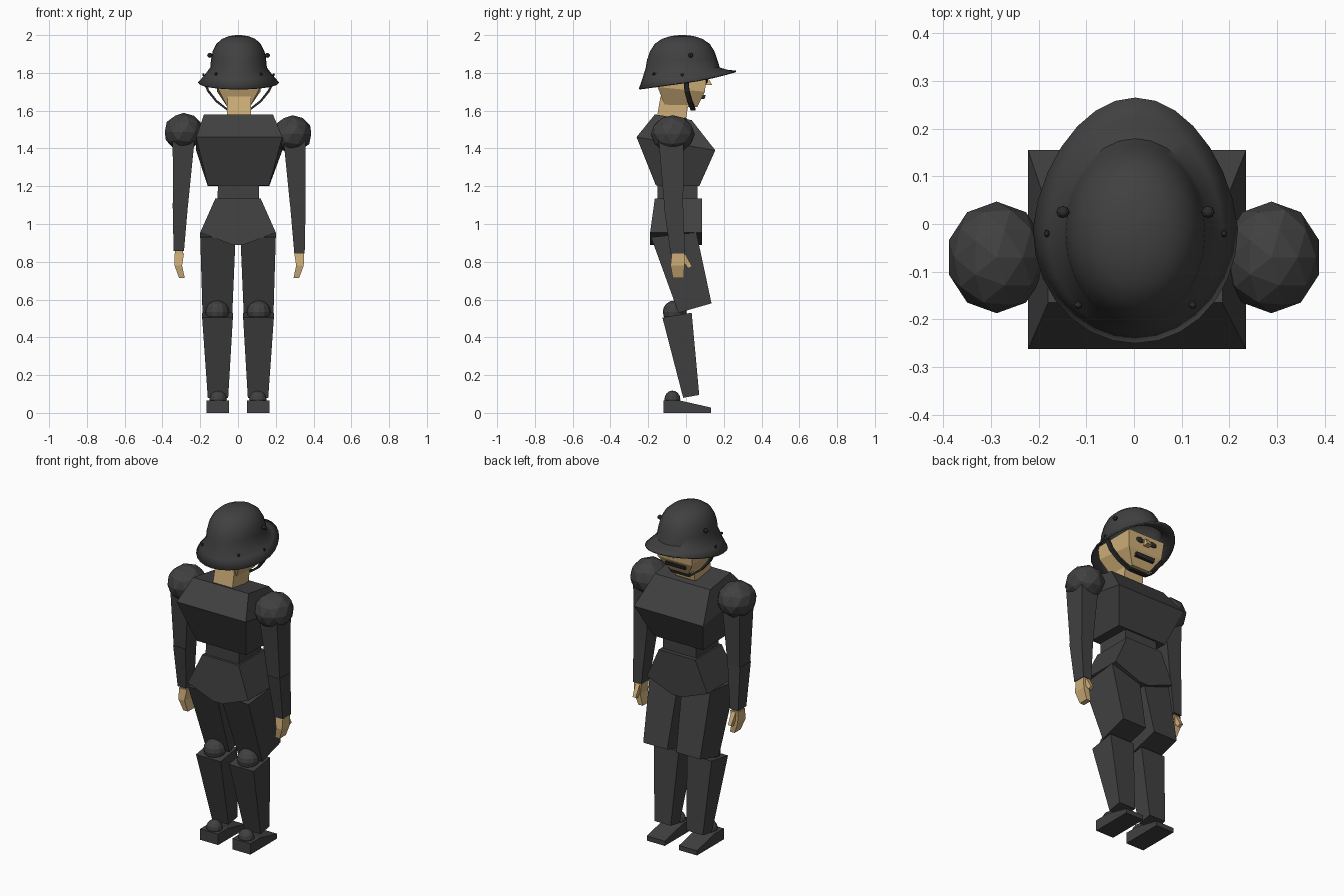
import bpy, bmesh, math
from mathutils import Matrix, Vector

if "Cube" in bpy.data.objects:
    bpy.data.objects.remove(bpy.data.objects["Cube"])


def material(name, rgb):
    m = bpy.data.materials.new(name)
    m.diffuse_color = (*rgb, 1)
    m.use_nodes = True
    m.node_tree.nodes["Principled BSDF"].inputs["Base Color"].default_value = m.diffuse_color
    return m


GREY = material("charcoal_grey", (0.052, 0.052, 0.052))
SKIN = material("tan_skin", (0.62, 0.43, 0.19))
DARK = material("dark_strap", (0.025, 0.025, 0.025))


def finish(name, bm, mat):
    bmesh.ops.recalc_face_normals(bm, faces=bm.faces)
    me = bpy.data.meshes.new(name)
    bm.to_mesh(me)
    bm.free()
    me.materials.append(mat)
    ob = bpy.data.objects.new(name, me)
    bpy.context.collection.objects.link(ob)
    return ob


def loft(name, rings, mat, cap_start=True, cap_end=True):
    """Skin a list of equal-length point rings."""
    bm = bmesh.new()
    vs = [[bm.verts.new(p) for p in r] for r in rings]
    n = len(vs[0])
    for a, b in zip(vs, vs[1:]):
        for i in range(n):
            j = (i + 1) % n
            bm.faces.new((a[i], a[j], b[j], b[i]))
    if cap_start:
        bm.faces.new(vs[0][::-1])
    if cap_end:
        bm.faces.new(vs[-1])
    return finish(name, bm, mat)


def rect(x0, x1, y0, y1, zb, zf=None):
    """Rectangle ring with its own back and front heights."""
    zf = zb if zf is None else zf
    return [(x0, y0, zb), (x1, y0, zb), (x1, y1, zf), (x0, y1, zf)]


def block(name, mat, *sections):
    return loft(name, [rect(*s) for s in sections], mat)


def ball(name, mat, loc, scale, ico=None, seg=12, rings=8):
    bm = bmesh.new()
    if ico:
        bmesh.ops.create_icosphere(bm, subdivisions=ico, radius=1)
    else:
        bmesh.ops.create_uvsphere(bm, u_segments=seg, v_segments=rings, radius=1)
    bmesh.ops.transform(bm, verts=bm.verts,
                        matrix=Matrix.Translation(loc) @ Matrix.Diagonal((*scale, 1)))
    return finish(name, bm, mat)


def smooth(ob, angle=40):
    bpy.ops.object.select_all(action='DESELECT')
    ob.select_set(True)
    bpy.context.view_layer.objects.active = ob
    bpy.ops.object.shade_smooth_by_angle(angle=math.radians(angle))


# Torso
block("chest", GREY,
      (-0.16, 0.165, -0.16, 0.07, 1.205, 1.2),
      (-0.222, 0.235, -0.262, 0.155, 1.46, 1.39),
      (-0.18, 0.185, -0.165, 0.03, 1.58, 1.55))
block("waist", GREY, (-0.11, 0.11, -0.15, 0.06, 1.12), (-0.105, 0.11, -0.15, 0.06, 1.22))
outline = [(-0.12, 1.135), (0.12, 1.135), (0.2, 0.955), (0.03, 0.89), (-0.03, 0.89), (-0.2, 0.955)]
loft("hips", [[(x, -0.165 - 0.025 * (z < 1), z) for x, z in outline],
              [(x, 0.085, z) for x, z in outline]], GREY)

# Neck and head
block("neck", SKIN, (-0.06, 0.07, -0.155, 0.0, 1.56), (-0.055, 0.07, -0.135, 0.02, 1.675))
block("head", SKIN,
      (-0.057, 0.063, -0.11, 0.06, 1.62),
      (-0.11, 0.118, -0.15, 0.1, 1.725, 1.70),
      (-0.12, 0.126, -0.155, 0.11, 1.80))
block("nose", SKIN, (-0.015, 0.021, 0.09, 0.14, 1.735), (-0.008, 0.014, 0.09, 0.115, 1.775))
block("mouth", DARK, (-0.06, 0.066, 0.07, 0.098, 1.662), (-0.06, 0.066, 0.07, 0.105, 1.683))
for s in (-1, 1):
    smooth(ball("eye", DARK, (0.003 + s * 0.045, 0.108, 1.76), (0.026, 0.008, 0.016)))

# Helmet: flared rim, brow, then dome rings
SEG = 28
angles = [2 * math.pi * i / SEG for i in range(SEG)]


def rim_point(a):
    s = math.sin(a)
    f = max(0, s)
    return Vector((0.003 + 0.215 * math.cos(a) * (1 - 0.12 * f),
                   -0.01 + (0.275 if s > 0 else 0.24) * s,
                   1.75 + 0.035 * s + 0.027 * f * f))


def dome_ring(rx, ry, z, cy=-0.02):
    return [Vector((0.003 + rx * math.cos(a), cy + ry * math.sin(a), z)) for a in angles]


rim = [rim_point(a) for a in angles]
brow = dome_ring(0.15, 0.196, 1.828, -0.017)
flare = [r.lerp(b, 0.5) - Vector((0, 0, 0.004)) for r, b in zip(rim, brow)]
dome = [dome_ring(*d) for d in ((0.146, 0.186, 1.87), (0.137, 0.17, 1.915),
                                (0.118, 0.146, 1.953), (0.088, 0.108, 1.98),
                                (0.05, 0.06, 1.995), (0.012, 0.015, 2.0))]
helmet = loft("helmet", [rim, flare, brow] + dome, GREY, cap_start=False)
mod = helmet.modifiers.new("thickness", 'SOLIDIFY')
mod.thickness = 0.008
mod.offset = -1
smooth(helmet, 45)
for s in (-1, 1):
    ball("helmet_vent", DARK, (0.003 + s * 0.152, 0.025, 1.893), (0.014, 0.013, 0.013), seg=8, rings=6)
    ball("helmet_side_rivet", DARK, (0.003 + s * 0.186, -0.02, 1.79), (0.006, 0.008, 0.008), seg=8, rings=6)
    ball("helmet_rear_rivet", DARK, (0.003 + s * 0.12, -0.17, 1.795), (0.008, 0.008, 0.008), seg=8, rings=6)

# Chin strap, one continuous band under the jaw
half = [(-0.19, 0.0, 1.755), (-0.165, 0.005, 1.70), (-0.12, 0.02, 1.645), (-0.06, 0.038, 1.60)]
path = half + [(-x, y, z) for x, y, z in half[::-1]]
loft("chin_strap", [[(x + 0.003, y - 0.013, z), (x + 0.003, y + 0.013, z),
                     (x * 0.95 + 0.003, y + 0.013, z + 0.01),
                     (x * 0.95 + 0.003, y - 0.013, z + 0.01)] for x, y, z in path], DARK)


def side_block(name, s, mat, *sections, shift=0.0):
    """Block given for the +x side, mirrored when s is -1."""
    out = []
    for x0, x1, *rest in sections:
        a, b = s * (x0) + shift, s * (x1) + shift
        out.append((min(a, b), max(a, b), *rest))
    return block(name, mat, *out)


for s, side in ((-1, "left"), (1, "right")):
    # Arm
    z = -0.006 * s
    d = 0.006
    ball(side + "_shoulder", GREY, (s * 0.288, -0.07, 1.482 + z), (0.105, 0.117, 0.1), ico=2)
    side_block(side + "_upper_arm", s, GREY,
               (0.27, 0.35, -0.115, -0.015, 1.10 + z), (0.235, 0.352, -0.145, -0.013, 1.45 + z), shift=d)
    side_block(side + "_forearm", s, GREY,
               (0.292, 0.347, -0.082, -0.005, 0.85 + z), (0.27, 0.352, -0.118, -0.015, 1.105 + z), shift=d)
    # Hand
    side_block(side + "_wrist", s, SKIN,
               (0.298, 0.34, -0.07, -0.018, 0.835), (0.298, 0.34, -0.07, -0.018, 0.862), shift=d)
    side_block(side + "_hand", s, SKIN,
               (0.288, 0.318, -0.07, -0.012, 0.715), (0.302, 0.342, -0.082, -0.008, 0.78),
               (0.292, 0.343, -0.075, -0.008, 0.845), shift=d)
    side_block(side + "_thumb", s, SKIN,
               (0.305, 0.325, 0.012, 0.032, 0.765, 0.775), (0.302, 0.33, -0.03, -0.003, 0.82, 0.84), shift=d)
    # Leg
    side_block(side + "_thigh", s, GREY,
               (0.03, 0.188, -0.04, 0.135, 0.53, 0.58), (0.013, 0.2, -0.185, 0.055, 0.93, 0.955))
    ball(side + "_knee", GREY, (s * 0.11, -0.06, 0.535), (0.063, 0.063, 0.06))
    side_block(side + "_shin", s, GREY,
               (0.052, 0.16, -0.015, 0.07, 0.08, 0.095), (0.027, 0.19, -0.125, 0.03, 0.505, 0.53))
    # Foot
    ball(side + "_ankle", GREY, (s * 0.105, -0.072, 0.073), (0.046, 0.042, 0.045))
    foot = [(-0.12, 0), (0.133, 0), (0.133, 0.028), (-0.03, 0.065), (-0.12, 0.065)]
    loft(side + "_foot", [[(s * x, y, h) for y, h in foot] for x in (0.047, 0.166)], GREY)
